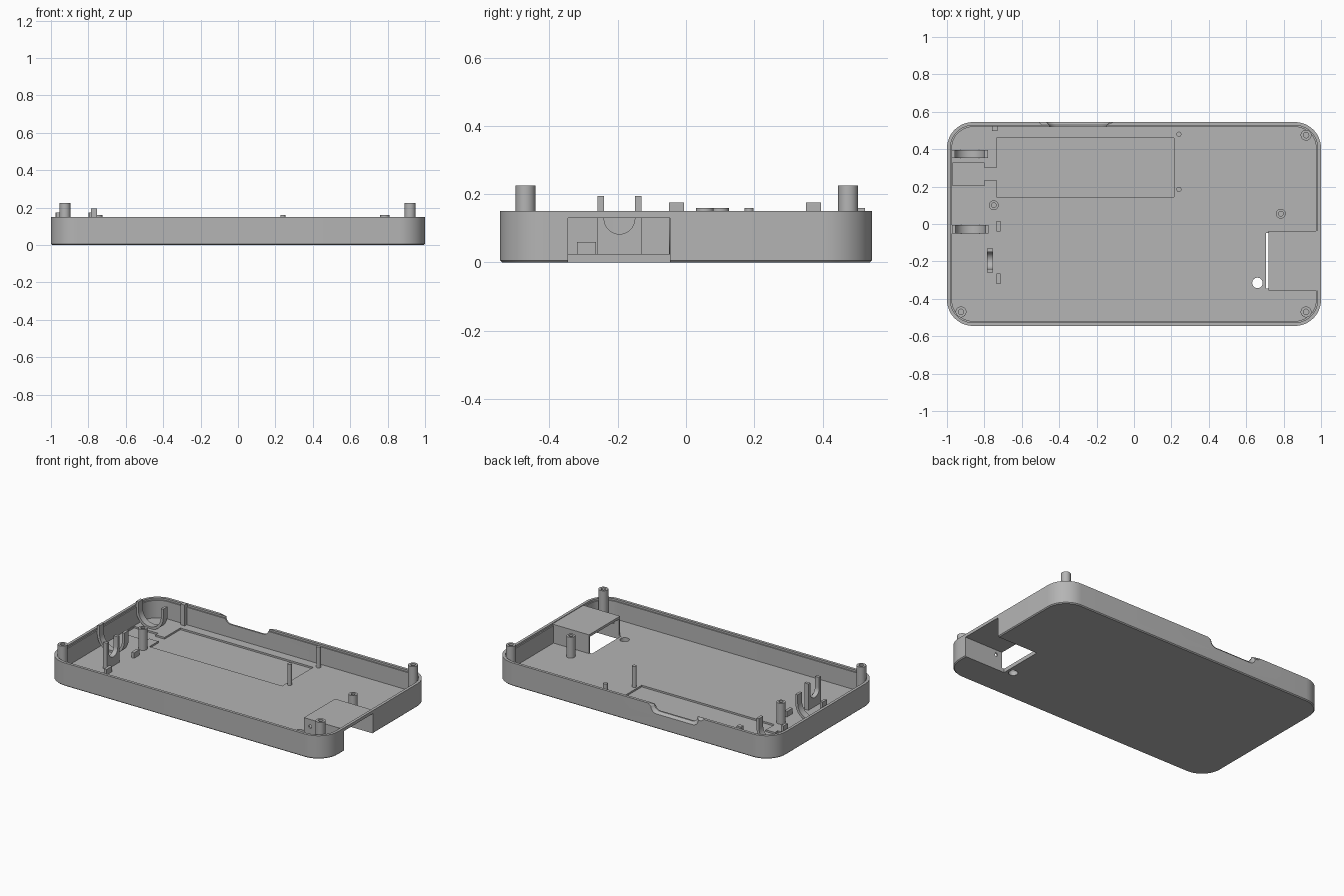
import bpy, bmesh, math

cube = bpy.data.objects.get("Cube")
if cube:
    bpy.data.objects.remove(cube)

grey = bpy.data.materials.new("grey plastic")
grey.use_nodes = True
color = (0.46, 0.46, 0.46, 1)
grey.diffuse_color = color
grey.node_tree.nodes["Principled BSDF"].inputs["Base Color"].default_value = color

HALF_X, HALF_Y, RIM, FLOOR = 1.0, 0.545, 0.15, 0.025


def loft(name, loops):
    """Skin a closed solid through matching loops of points."""
    bm = bmesh.new()
    rings = [[bm.verts.new(p) for p in loop] for loop in loops]
    n = len(rings[0])
    for a, b in zip(rings, rings[1:]):
        for i in range(n):
            j = (i + 1) % n
            bm.faces.new((a[i], a[j], b[j], b[i]))
    bm.faces.new(rings[0][::-1])
    bm.faces.new(rings[-1])
    bmesh.ops.recalc_face_normals(bm, faces=bm.faces)
    mesh = bpy.data.meshes.new(name)
    bm.to_mesh(mesh)
    bm.free()
    mesh.materials.append(grey)
    obj = bpy.data.objects.new(name, mesh)
    bpy.context.collection.objects.link(obj)
    return obj


def box(name, x0, x1, y0, y1, z0, z1):
    corners = ((x0, y0), (x1, y0), (x1, y1), (x0, y1))
    return loft(name, [[(x, y, z) for x, y in corners] for z in (z0, z1)])


def circle(r, n=32):
    return [(r * math.cos(math.tau * i / n), r * math.sin(math.tau * i / n)) for i in range(n)]


def rod(name, x, y, r, z0, z1):
    return loft(name, [[(x + a, y + b, z) for a, b in circle(r)] for z in (z0, z1)])


def prism_y(name, outline, y0, y1):
    return loft(name, [[(x, y, z) for x, z in outline] for y in (y0, y1)])


def activate(obj):
    bpy.ops.object.select_all(action='DESELECT')
    obj.select_set(True)
    bpy.context.view_layer.objects.active = obj


def cut(obj, cutter):
    mod = obj.modifiers.new("cut", 'BOOLEAN')
    mod.operation = 'DIFFERENCE'
    mod.solver = 'EXACT'
    mod.object = cutter
    activate(obj)
    bpy.ops.object.modifier_apply(modifier=mod.name)
    bpy.data.objects.remove(cutter)


def smooth(obj):
    activate(obj)
    bpy.ops.object.shade_smooth_by_angle(angle=math.radians(30))


def rounded_rect(inset, z, radius=0.14, steps=12):
    r = radius - inset
    pts = []
    for k, (sx, sy) in enumerate(((1, 1), (-1, 1), (-1, -1), (1, -1))):
        for i in range(steps + 1):
            a = math.pi / 2 * (k + i / steps)
            pts.append((sx * (HALF_X - radius) + r * math.cos(a),
                        sy * (HALF_Y - radius) + r * math.sin(a), z))
    return pts


# Tray with a softened bottom edge and a stepped rim
tray = loft("tray", [rounded_rect(i, z) for i, z in (
    (0.006, 0), (0, 0.006), (0, RIM), (0.018, RIM),
    (0.018, 0.138), (0.026, 0.138), (0.026, FLOOR))])

# Shallow battery recess with its connector tab
for x0, x1, y0, y1 in ((-0.735, 0.215, 0.145, 0.46), (-0.81, -0.73, 0.235, 0.30),
                       (-0.97, -0.80, 0.205, 0.325)):
    cut(tray, box("recess_cutter", x0, x1, y0, y1, 0.014, 0.1))

# Socket opening through floor and side wall, and round floor hole
cut(tray, box("socket_cutter", 0.705, 1.1, -0.345, -0.047, -0.1, 0.13))
cut(tray, rod("hole_cutter", 0.66, -0.315, 0.028, -0.1, 0.1))


# Finger scoop in the back wall, widening outwards
def scoop(grow, y):
    half, depth, r, n = 0.155 + grow, 0.04 + grow, 0.04, 6
    low = RIM - depth
    pts = [(half + r, y, 0.2), (-half - r, y, 0.2), (-half - r, y, RIM)]
    for s in (-1, 1):
        arc = [(s * (half - r + r * math.sin(a)), y, low + r - r * math.cos(a))
               for a in [math.pi / 2 * i / n for i in range(n + 1)]]
        pts += arc[::-1] if s < 0 else arc
    pts.append((half + r, y, RIM))
    return [(x - 0.3, y, z) for x, y, z in pts]


cut(tray, loft("scoop_cutter", [scoop(0, 0.50), scoop(0, 0.53), scoop(0.03, 0.56)]))
smooth(tray)

# Socket housing: roof and two side walls, open at the inner end
box("housing_roof", 0.72, 0.985, -0.355, -0.037, 0.13, 0.146)
box("housing_back_wall", 0.72, 0.985, -0.047, -0.037, 0.005, 0.131)
wall = box("housing_front_wall", 0.72, 0.985, -0.355, -0.345, 0.005, 0.131)
cut(wall, prism_y("screw_cutter", [(0.765 + a, 0.1 + b) for a, b in circle(0.011)], -0.4, -0.3))


# Hollow screw posts
def post(name, x, y, r, top):
    obj = rod(name, x, y, r, 0.01, top)
    cut(obj, rod("bore_cutter", x, y, r * 0.5, top - 0.1, top + 0.1))
    smooth(obj)


post("front_right_post", -0.925, -0.47, 0.029, 0.225)
post("front_left_post", 0.92, -0.47, 0.029, 0.225)
post("back_left_post", 0.92, 0.475, 0.029, 0.225)
post("right_board_post", -0.75, 0.1, 0.026, 0.16)
post("left_board_post", 0.785, 0.055, 0.026, 0.16)

# Locating pins
for name, y in (("front_pin", 0.185), ("back_pin", 0.48)):
    smooth(rod(name, 0.24, y, 0.0135, 0.01, 0.16))


# U shaped outline open at the top, in (across, height)
def u_shape(centre, outer, inner, mid, top, bottom=None, n=16):
    def arc(r):
        return [(centre - r * math.cos(math.pi * i / n), mid - r * math.sin(math.pi * i / n))
                for i in range(n + 1)]
    if bottom is None:
        outside = arc(outer)
    else:
        outside = [(centre - outer, bottom), (centre + outer, bottom)]
    inside = [(centre + inner, top)] + arc(inner)[::-1] + [(centre - inner, top)]
    return [(centre - outer, top)] + outside + [(centre + outer, top)] + inside


# Round cradles along the right wall
for name, x, y in (("back_cradle", -0.878, 0.374), ("front_cradle", -0.875, -0.028)):
    smooth(prism_y(name, u_shape(x, 0.097, 0.08, 0.117, 0.175), y - 0.022, y + 0.022))

# Slotted bracket with two small stops beside it
slot = u_shape(-0.195, 0.065, 0.045, 0.128, 0.195, bottom=0.01)
smooth(loft("slotted_bracket", [[(x, y, z) for y, z in slot] for x in (-0.785, -0.755)]))
for name, y in (("front_stop", -0.292), ("back_stop", -0.012)):
    box(name, -0.735, -0.715, y - 0.028, y + 0.028, 0.01, 0.06)

# Rib on the back wall
box("back_wall_rib", -0.76, -0.73, 0.498, 0.525, 0.01, 0.16)
